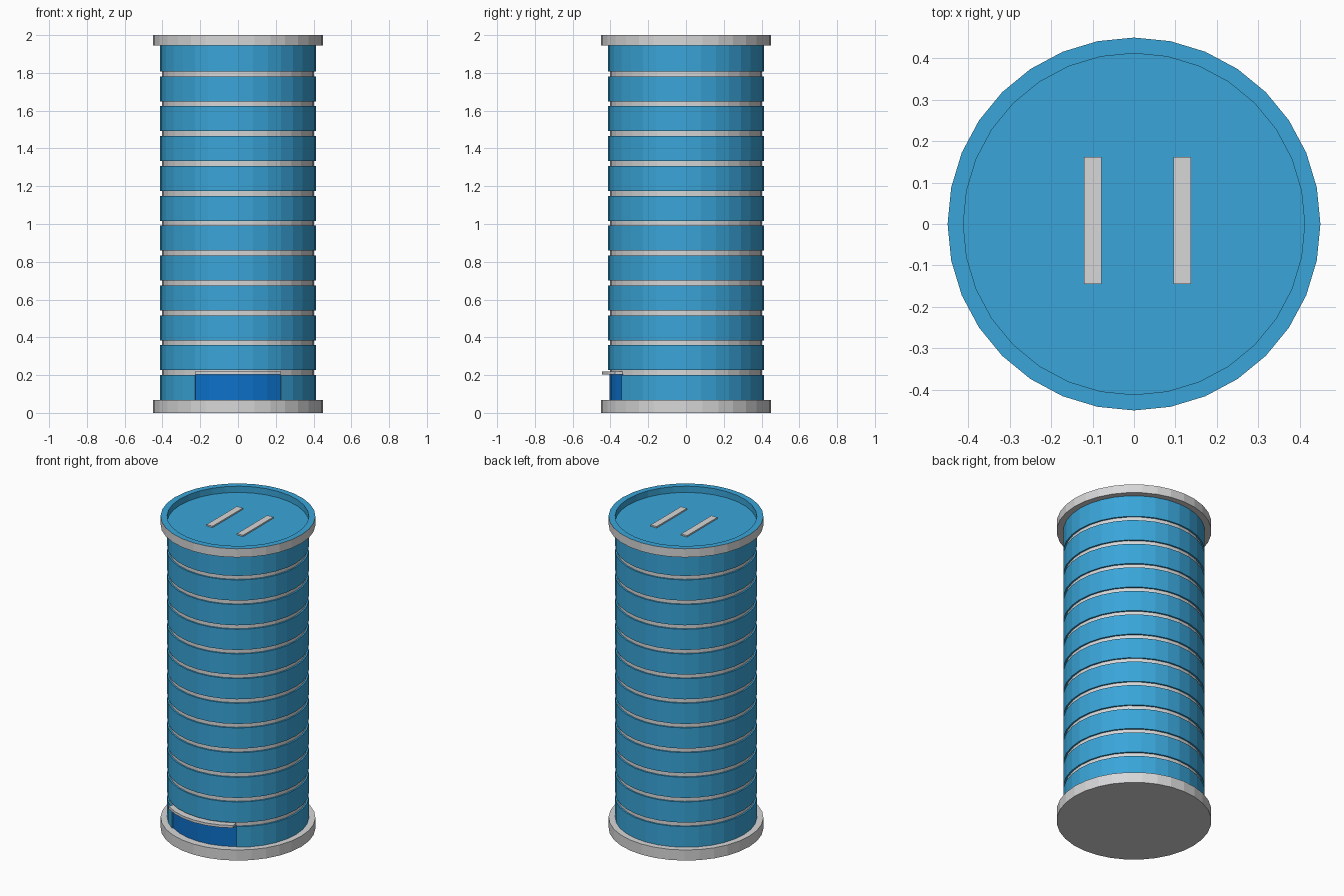
import bpy
import bmesh
from math import cos, sin, pi

SIDES = 32
WALL, CORE, RIM = 0.412, 0.402, 0.45
BASE_TOP, ROOF = 0.068, 1.945
STEP, FIRST_BAND, BAND = 0.1582, 0.213, 0.026

if "Cube" in bpy.data.objects:
    bpy.data.objects.remove(bpy.data.objects["Cube"])


def material(name, rgb):
    mat = bpy.data.materials.new(name)
    mat.use_nodes = True
    mat.diffuse_color = (*rgb, 1)
    mat.node_tree.nodes["Principled BSDF"].inputs["Base Color"].default_value = (*rgb, 1)
    return mat


blue = material("sky blue", (0.041, 0.375, 0.69))
grey = material("light grey", (0.68, 0.68, 0.69))
deep = material("deep blue", (0.004, 0.165, 0.59))


def finish(name, bm, mats):
    bmesh.ops.recalc_face_normals(bm, faces=bm.faces)
    mesh = bpy.data.meshes.new(name)
    bm.to_mesh(mesh)
    bm.free()
    for mat in mats:
        mesh.materials.append(mat)
    obj = bpy.data.objects.new(name, mesh)
    bpy.context.collection.objects.link(obj)
    return obj


def ring(name, profile, mats, first=0, count=SIDES, push=0):
    """Sweep a closed (radius, z) outline around z; push moves its outer edge forward."""
    bm = bmesh.new()
    whole = count == SIDES
    rows = []
    for i in range(count if whole else count + 1):
        a = 2 * pi * (first + i) / SIDES
        rows.append([bm.verts.new((r * cos(a), r * sin(a) - (push if r > CORE else 0), z))
                     for r, z in profile])
    for i in range(count):
        a, b = rows[i], rows[(i + 1) % len(rows)]
        for j in range(len(profile)):
            k = (j + 1) % len(profile)
            bm.faces.new((a[j], b[j], b[k], a[k]))
    if not whole:
        bm.faces.new(rows[0])
        bm.faces.new(rows[-1])
    return finish(name, bm, mats)


def disc(name, radius, bottom, top, mat):
    bm = bmesh.new()
    bmesh.ops.create_cone(bm, cap_ends=True, segments=SIDES, radius1=radius,
                          radius2=radius, depth=top - bottom)
    # start the corners on the x axis, like the rings
    for i, v in enumerate(sorted(bm.verts, key=lambda v: v.co.z)):
        v.co.z += (bottom + top) / 2
    return finish(name, bm, [mat])


def box(name, x0, x1, y0, y1, z0, z1, mat):
    bm = bmesh.new()
    bmesh.ops.create_cube(bm, size=1)
    for v in bm.verts:
        v.co = ((x0 + x1) / 2 + v.co.x * (x1 - x0),
                (y0 + y1) / 2 + v.co.y * (y1 - y0),
                (z0 + z1) / 2 + v.co.z * (z1 - z0))
    return finish(name, bm, [mat])


def tube(inner, outer, low, high):
    return [(inner, low), (outer, low), (outer, high), (inner, high)]


# Base plate and the pale core that shows between storeys
disc("base_plate", RIM, 0, BASE_TOP, grey)
disc("tower_core", CORE, BASE_TOP, ROOF, grey)

# Entrance: six sides at the front are left open in the ground storey
DOOR_FIRST, DOOR_SIDES = 21, 6
ring("ground_storey", tube(CORE - 0.01, WALL, BASE_TOP, FIRST_BAND - BAND / 2), [blue],
     DOOR_FIRST + DOOR_SIDES, SIDES - DOOR_SIDES)
ring("entrance_door", tube(CORE - 0.01, CORE + 0.002, BASE_TOP, 0.205), [deep],
     DOOR_FIRST, DOOR_SIDES)
ring("entrance_canopy", tube(CORE - 0.01, WALL, 0.204, 0.22), [grey],
     DOOR_FIRST, DOOR_SIDES, push=0.033)

# Upper storeys, each separated by a pale recessed band
for n in range(11):
    low = FIRST_BAND + n * STEP + BAND / 2
    high = low + STEP - BAND if n < 10 else ROOF
    ring(f"storey_{n + 1}", tube(CORE - 0.01, WALL, low, high), [blue])

# Roof deck and rim: only the outer side and underside of the rim are pale
disc("roof_deck", WALL, ROOF, 1.96, blue)
rim = ring("roof_rim", tube(WALL, RIM, ROOF, 2), [grey, blue])
for face in rim.data.polygons:
    inward = face.normal.x * face.center.x + face.normal.y * face.center.y < -0.1
    if face.normal.z > 0.5 or inward:
        face.material_index = 1

# Pale landing stripes on the roof
for side, x in (("right", -0.1), ("left", 0.116)):
    box(f"{side}_landing_stripe", x - 0.021, x + 0.021, -0.145, 0.162, 1.959, 1.969, grey)
